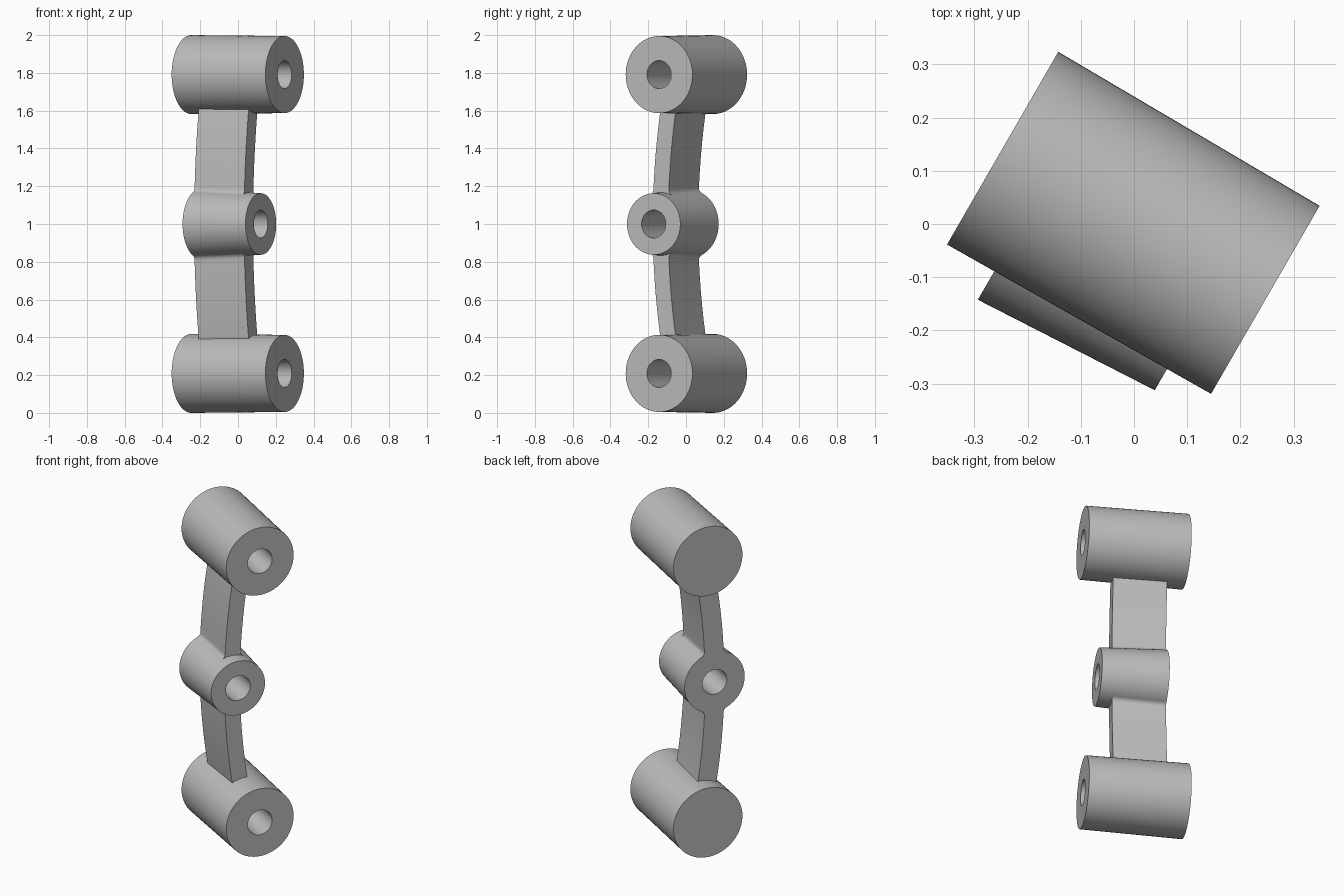
import bpy, bmesh, math
from mathutils import Matrix

cube = bpy.data.objects.get("Cube")
if cube:
    bpy.data.objects.remove(cube, do_unlink=True)

grey = bpy.data.materials.new("cast grey")
grey.use_nodes = True
grey.diffuse_color = (0.5, 0.5, 0.5, 1)
grey.node_tree.nodes["Principled BSDF"].inputs["Base Color"].default_value = (0.5, 0.5, 0.5, 1)

TURN = Matrix.Rotation(math.radians(-30), 4, 'Z')  # part axis is local x
SEGMENTS = 72


def finish(name, bm):
    bmesh.ops.remove_doubles(bm, verts=bm.verts, dist=1e-5)
    bmesh.ops.recalc_face_normals(bm, faces=bm.faces)
    mesh = bpy.data.meshes.new(name)
    bm.to_mesh(mesh)
    bm.free()
    mesh.materials.append(grey)
    obj = bpy.data.objects.new(name, mesh)
    bpy.context.collection.objects.link(obj)
    obj.matrix_world = TURN
    bpy.ops.object.select_all(action='DESELECT')
    obj.select_set(True)
    bpy.context.view_layer.objects.active = obj
    bpy.ops.object.shade_smooth_by_angle(angle=math.radians(30))


def turned(name, profile, y, z):
    """Revolve an (x, radius) profile about the local x axis."""
    bm = bmesh.new()
    verts = [bm.verts.new((x, y + r, z)) for x, r in profile]
    edges = [bm.edges.new(pair) for pair in zip(verts, verts[1:])]
    bmesh.ops.spin(bm, geom=verts + edges, cent=(0, y, z), axis=(1, 0, 0),
                   angle=math.tau, steps=SEGMENTS, use_duplicate=False)
    finish(name, bm)


# Large end bosses with blind bores
LOW, HIGH, BORE = 0.209, 1.791, 0.074
boss = [(-0.285, 0), (-0.285, 0.209), (0.285, 0.204),
        (0.285, BORE), (-0.165, BORE), (-0.165, 0)]
for name, z in (("lower_boss", LOW), ("upper_boss", HIGH)):
    turned(name, boss, 0, z)

# Drafted centre hub with a through bore
HUB_Y, HUB_BACK, HUB_FRONT = -0.088, -0.183, 0.19
hub = [(HUB_BACK, BORE), (HUB_BACK, 0.182), (HUB_FRONT, 0.163),
       (HUB_FRONT, BORE), (HUB_BACK, BORE)]
turned("centre_hub", hub, HUB_Y, 1)


def arm_section(half, radius, fillet=0.03, steps=6, length=16):
    """(height, half thickness) pairs from the hub fillet out to the boss."""
    reach = math.sqrt((radius + fillet) ** 2 - (half + fillet) ** 2)
    start = math.asin((half + fillet) / (radius + fillet))
    pairs = []
    for i in range(steps + 1):
        t = start + (math.pi / 2 - start) * i / steps
        pairs.append((reach - fillet * math.cos(t), half + fillet * (1 - math.sin(t))))
    end = HIGH - 1 - 0.11
    pairs += [(reach + (end - reach) * i / length, half) for i in range(1, length + 1)]
    return pairs


def arm(name, side):
    bm = bmesh.new()
    rings = []
    # Thickness and hub radius both shrink towards the open end
    for x, half, radius in ((HUB_BACK, 0.058, 0.182), (0.116, 0.047, 0.167)):
        pairs = arm_section(half, radius)
        bow = [HUB_Y + 0.13 * max(0, h - 0.1) * (h + 0.1) for h, t in pairs]
        outline = [(b - t, h) for b, (h, t) in zip(bow, pairs)]
        outline += [(b + t, h) for b, (h, t) in reversed(list(zip(bow, pairs)))]
        rings.append([bm.verts.new((x, y, 1 + side * h)) for y, h in outline])
    back, front = rings
    count = len(back)
    for i in range(count):
        j = (i + 1) % count
        bm.faces.new((back[i], back[j], front[j], front[i]))
    # End caps as strips across the thickness
    for ring in rings:
        for i in range(count // 2 - 1):
            bm.faces.new((ring[i], ring[i + 1], ring[count - 2 - i], ring[count - 1 - i]))
    finish(name, bm)


# Bowed arms mirrored above and below the hub
arm("upper_arm", 1)
arm("lower_arm", -1)
